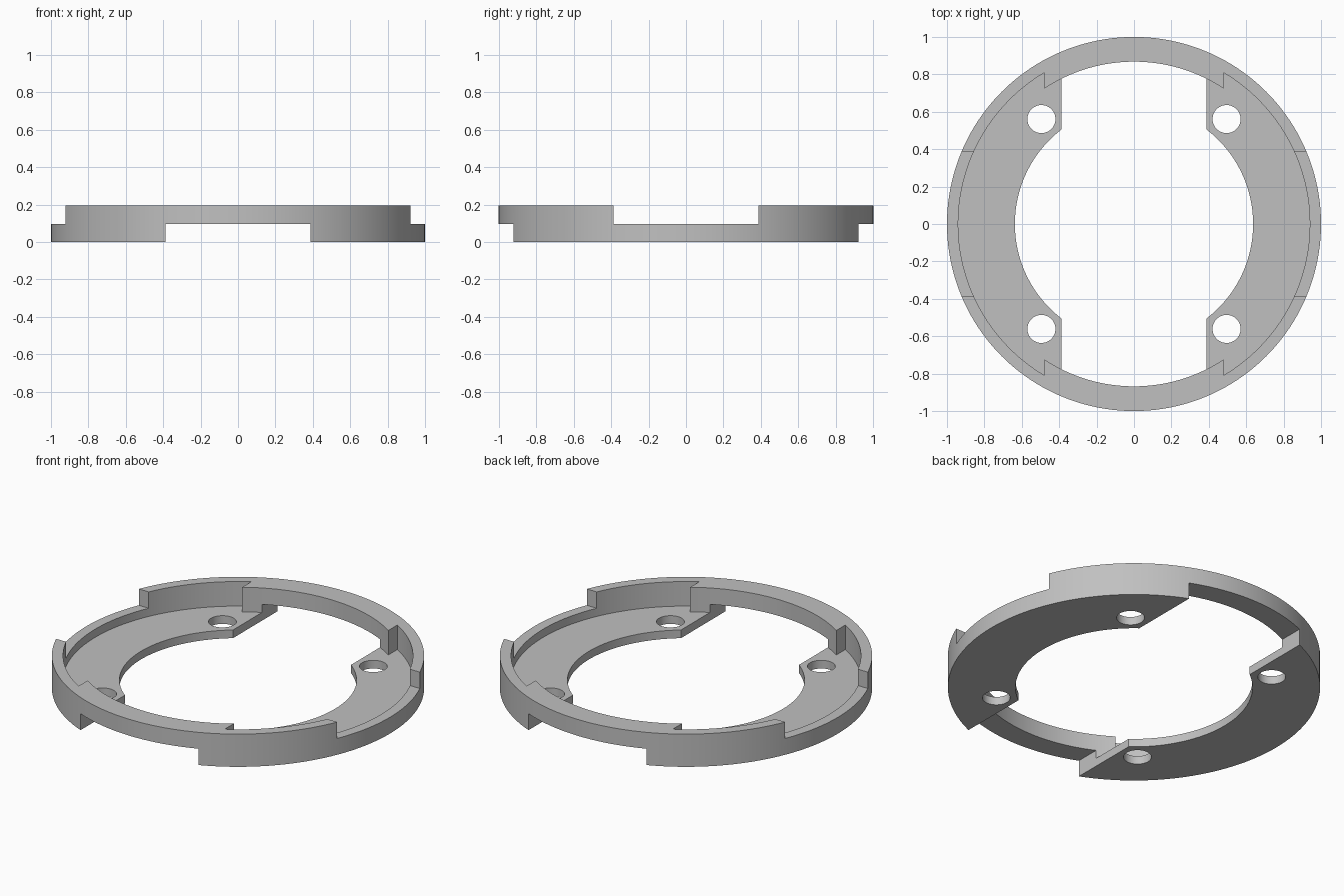
import bpy, bmesh
from math import sin, cos, pi, acos

if "Cube" in bpy.data.objects:
    bpy.data.objects.remove(bpy.data.objects["Cube"])

H = 0.194          # full height
HALF = 0.097       # height of the front/back and side notches
FLOOR = 0.0485     # thickness of the floor plates
NOTCH = 0.387      # half width of the notches
R_OUT, R_POCKET, R_LIP, R_BORE = 1.0, 0.94, 0.868, 0.637
LIP_X = 0.479      # half width of the thicker rim sections


def arc(r, a0, a1, n):
    return [(r * cos(a0 + (a1 - a0) * i / n), r * sin(a0 + (a1 - a0) * i / n))
            for i in range(n + 1)]


def circle(r, n, cx=0, cy=0):
    return [(x + cx, y + cy) for x, y in arc(r, 0, 2 * pi, n)[:-1]]


def rect(hx, hy):
    return [(-hx, -hy), (hx, -hy), (hx, hy), (-hx, hy)]


def prism(name, outline, z0, z1):
    """Extrude a flat outline from z0 to z1."""
    bm = bmesh.new()
    face = bm.faces.new([bm.verts.new((x, y, z0)) for x, y in outline])
    top = bmesh.ops.extrude_face_region(bm, geom=[face])["geom"]
    bmesh.ops.translate(bm, vec=(0, 0, z1 - z0),
                        verts=[v for v in top if isinstance(v, bmesh.types.BMVert)])
    bmesh.ops.recalc_face_normals(bm, faces=bm.faces)
    mesh = bpy.data.meshes.new(name)
    bm.to_mesh(mesh)
    bm.free()
    obj = bpy.data.objects.new(name, mesh)
    bpy.context.collection.objects.link(obj)
    return obj


# Solid disc that becomes the ring
ring = prism("mounting_ring", circle(R_OUT, 160), 0, H)

# Pocket above the floor: wide at the sides, narrower at front and back
a, b = acos(LIP_X / R_POCKET), acos(LIP_X / R_LIP)
pocket = (arc(R_POCKET, -a, a, 56) + arc(R_LIP, b, pi - b, 32)
          + arc(R_POCKET, pi - a, pi + a, 56) + arc(R_LIP, pi + b, 2 * pi - b, 32))

cutters = [
    prism("pocket_cutter", pocket, FLOOR, 0.4),
    prism("bore_cutter", circle(R_BORE, 128), -0.2, 0.5),
    prism("lower_notch_cutter", rect(NOTCH, 1.2), -0.3, HALF),
    prism("upper_notch_cutter", rect(1.2, NOTCH), HALF, 0.45),
]
# Four screw holes
for sx in (-1, 1):
    for sy in (-1, 1):
        cutters.append(prism("screw_hole_cutter",
                             circle(0.075, 40, sx * 0.495, sy * 0.561), -0.1, 0.3))

# Apply the cuts, then remove the cutters
bpy.context.view_layer.objects.active = ring
ring.select_set(True)
for cutter in cutters:
    mod = ring.modifiers.new("cut", 'BOOLEAN')
    mod.operation = 'DIFFERENCE'
    mod.solver = 'EXACT'
    mod.object = cutter
    bpy.ops.object.modifier_apply(modifier=mod.name)
for cutter in cutters:
    bpy.data.objects.remove(cutter)

bpy.ops.object.shade_smooth_by_angle(angle=0.5)

# Plain grey finish
grey = bpy.data.materials.new("grey")
grey.diffuse_color = (0.53, 0.53, 0.53, 1)
grey.use_nodes = True
grey.node_tree.nodes["Principled BSDF"].inputs["Base Color"].default_value = grey.diffuse_color
ring.data.materials.clear()
ring.data.materials.append(grey)
